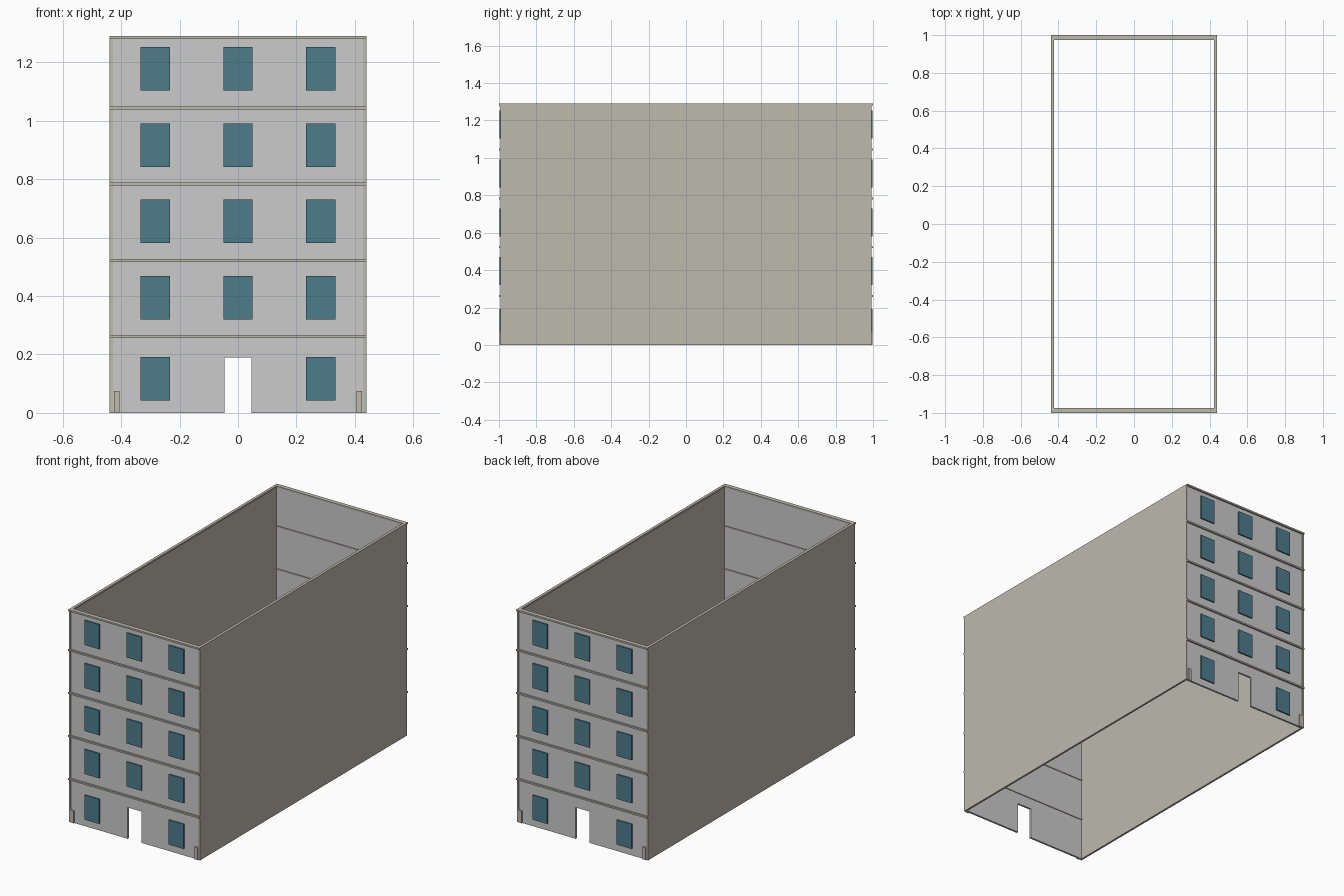
import bpy, bmesh

if "Cube" in bpy.data.objects:
    bpy.data.objects.remove(bpy.data.objects["Cube"])

W, D, H = 0.44, 1.0, 1.29      # half width, half depth, height
FLOOR = 0.261                  # storey height


def material(name, rgb):
    m = bpy.data.materials.new(name)
    m.diffuse_color = (*rgb, 1)
    m.use_nodes = True
    m.node_tree.nodes["Principled BSDF"].inputs["Base Color"].default_value = m.diffuse_color
    return m


STONE = material("beige_stone", (0.51, 0.49, 0.42))
PLASTER = material("grey_plaster", (0.57, 0.59, 0.56))
GLASS = material("blue_glass", (0.075, 0.20, 0.26))


def finish(name, bm, mat):
    me = bpy.data.meshes.new(name)
    bm.to_mesh(me)
    bm.free()
    ob = bpy.data.objects.new(name, me)
    bpy.context.collection.objects.link(ob)
    me.materials.append(mat)
    return ob


def box(name, x, y, z, mat):
    bm = bmesh.new()
    bmesh.ops.create_cube(bm, size=1)
    for v in bm.verts:
        for i, (a, b) in enumerate((x, y, z)):
            v.co[i] = a if v.co[i] < 0 else b
    return finish(name, bm, mat)


def facade(name, y0, y1):
    # wall outline with the doorway notched out, extruded through its thickness
    outline = [(-W + .01, 0), (-.047, 0), (-.047, .19), (.047, .19),
               (.047, 0), (W - .01, 0), (W - .01, H - .01), (-W + .01, H - .01)]
    bm = bmesh.new()
    face = bm.faces.new([bm.verts.new((x, y0, z)) for x, z in outline])
    ext = bmesh.ops.extrude_face_region(bm, geom=[face])
    new = [v for v in ext["geom"] if isinstance(v, bmesh.types.BMVert)]
    bmesh.ops.translate(bm, vec=(0, y1 - y0, 0), verts=new)
    bmesh.ops.recalc_face_normals(bm, faces=bm.faces)
    return finish(name, bm, PLASTER)


# Side walls
for s, side in ((-1, "left"), (1, "right")):
    box(f"{side}_wall", sorted((s * W, s * (W - .012))), (-.993, .993), (0, H), STONE)
    box(f"{side}_roof_rim", sorted((s * (W - .012), s * (W - .017))),
        (-.98, .98), (H - .01, H), STONE)

# Identical front and back facades
for s, end in ((-1, "front"), (1, "back")):
    def span(a, b):
        return sorted((s * a, s * b))

    facade(f"{end}_wall", *span(.978, .99))

    # storey bands and roof band
    for i in range(1, 5):
        z = i * FLOOR
        box(f"{end}_band_{i}", (-W, W), span(.974, D), (z - .005, z + .005), STONE)
    box(f"{end}_roof_band", (-W, W), span(.974, D), (H - .01, H), STONE)

    # small posts at the foot of the corners
    for x in (-.415, .415):
        box(f"{end}_corner_post", (x - .01, x + .01), span(.988, .997), (0, .075), STONE)

    # windows, with the doorway replacing the middle one on the ground floor
    for i in range(5):
        for x in (-.283, 0, .283):
            if i or x:
                z = .043 + i * FLOOR
                z += .015 if i else 0
                z = z if i == 0 else .32 + (i - 1) * FLOOR
                box(f"{end}_window", (x - .05, x + .05), span(.988, .998),
                    (z, z + .149), GLASS)
